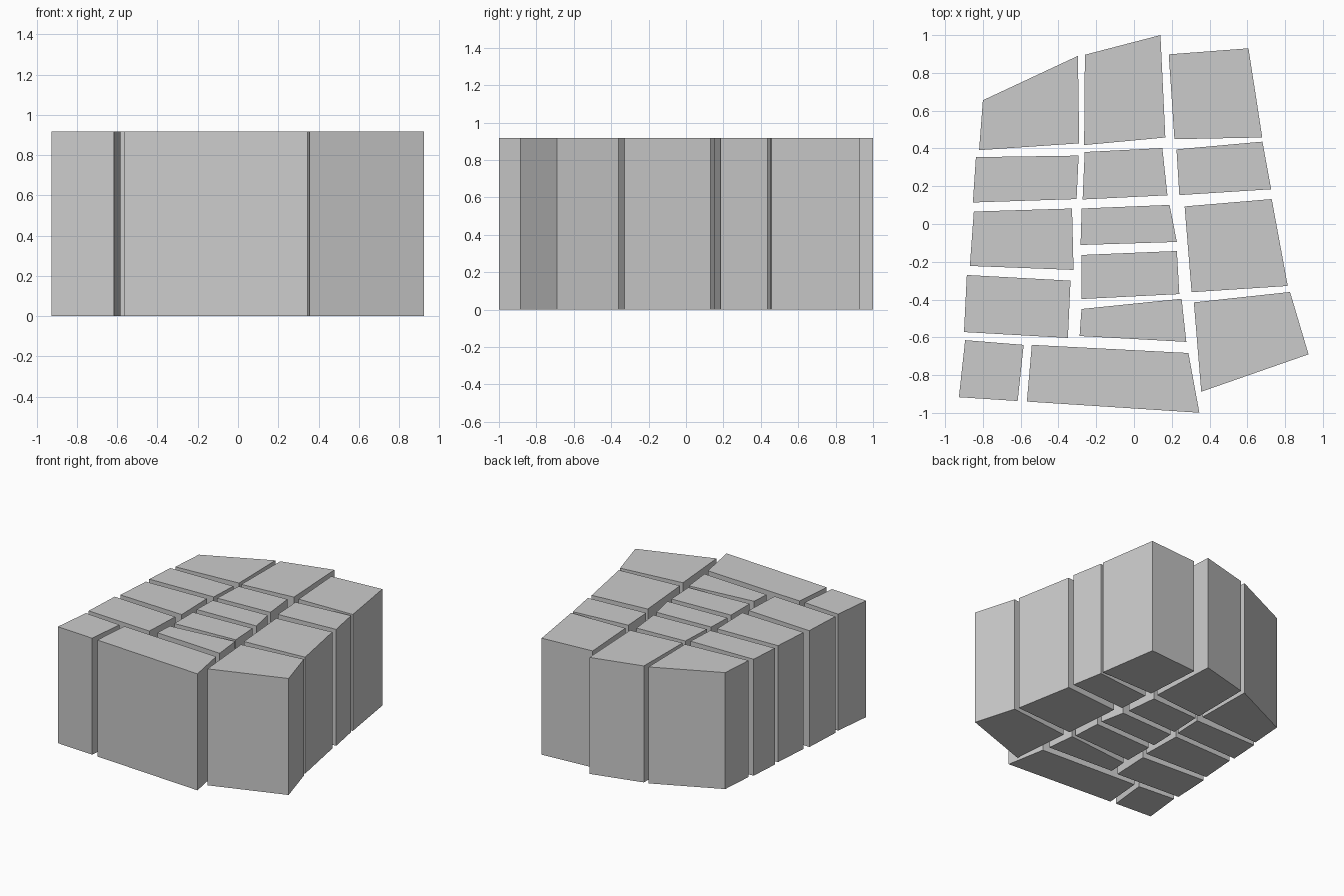
import bpy, bmesh

if "Cube" in bpy.data.objects:
    bpy.data.objects.remove(bpy.data.objects["Cube"])

HEIGHT = 0.917

# Footprints of the city blocks: corners run back-left, back-right, front-right, front-left
LEFT_COLUMN = [
    [(-.80, .655), (-.297, .89), (-.29, .427), (-.82, .391)],
    [(-.837, .354), (-.293, .362), (-.304, .132), (-.853, .114)],
    [(-.848, .066), (-.328, .082), (-.32, -.243), (-.869, -.222)],
    [(-.885, -.27), (-.336, -.30), (-.35, -.603), (-.90, -.572)],
]
MIDDLE_COLUMN = [
    [(-.26, .896), (.14, 1.0), (.166, .458), (-.264, .418)],
    [(-.261, .381), (.15, .402), (.177, .152), (-.272, .13)],
    [(-.277, .082), (.188, .101), (.227, -.095), (-.283, -.111)],
    [(-.277, -.164), (.227, -.143), (.24, -.371), (-.277, -.397)],
    [(-.278, -.45), (.252, -.396), (.277, -.624), (-.288, -.593)],
]
RIGHT_COLUMN = [
    [(.184, .898), (.606, .93), (.679, .458), (.214, .449)],
    [(.225, .395), (.68, .436), (.726, .184), (.24, .153)],
    [(.268, .093), (.729, .132), (.814, -.328), (.305, -.361)],
    [(.317, -.415), (.826, -.36), (.924, -.69), (.356, -.888)],
]
FRONT_ROW = [
    [(-.894, -.615), (-.584, -.64), (-.616, -.937), (-.927, -.917)],
    [(-.541, -.64), (.288, -.683), (.346, -.999), (-.567, -.94)],
]


def make_block(name, footprint):
    """Extrude a four-sided footprint straight up into a block."""
    bm = bmesh.new()
    base = bm.faces.new([bm.verts.new((x, y, 0)) for x, y in footprint])
    top = bmesh.ops.extrude_face_region(bm, geom=[base], use_keep_orig=True)
    verts = [v for v in top["geom"] if isinstance(v, bmesh.types.BMVert)]
    bmesh.ops.translate(bm, verts=verts, vec=(0, 0, HEIGHT))
    bmesh.ops.recalc_face_normals(bm, faces=bm.faces)
    mesh = bpy.data.meshes.new(name)
    bm.to_mesh(mesh)
    bm.free()
    bpy.context.collection.objects.link(bpy.data.objects.new(name, mesh))


# Blocks, group by group, separated by narrow streets
groups = {"left_block": LEFT_COLUMN, "middle_block": MIDDLE_COLUMN,
          "right_block": RIGHT_COLUMN, "front_block": FRONT_ROW}
for label, footprints in groups.items():
    for i, footprint in enumerate(footprints, 1):
        make_block(f"{label}_{i}", footprint)
